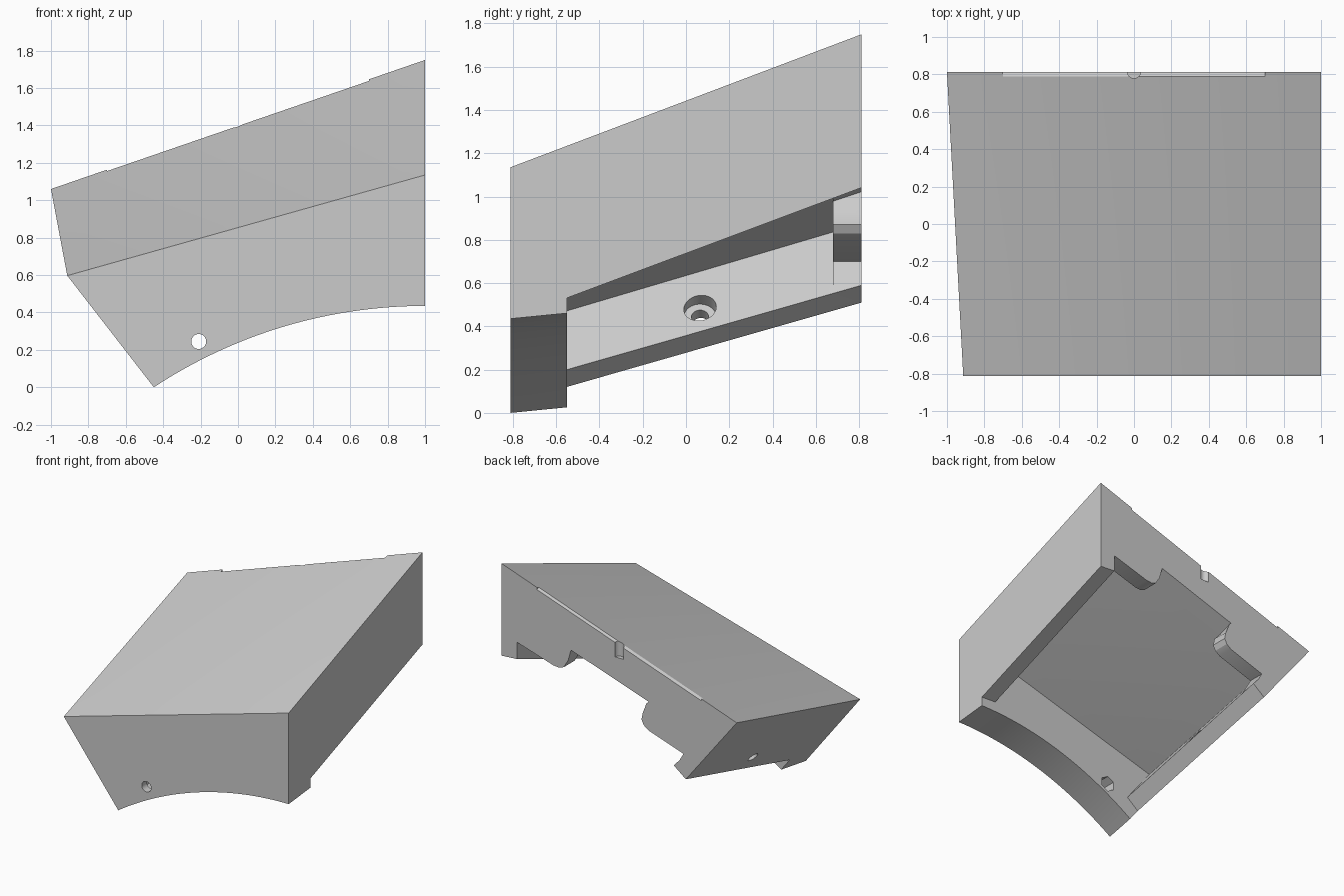
import bpy, bmesh, math
from mathutils import Vector

if "Cube" in bpy.data.objects:
    bpy.data.objects.remove(bpy.data.objects["Cube"])

Y = 0.812  # half depth


def make_object(name, bm):
    bmesh.ops.recalc_face_normals(bm, faces=bm.faces)
    me = bpy.data.meshes.new(name)
    bm.to_mesh(me)
    bm.free()
    ob = bpy.data.objects.new(name, me)
    bpy.context.collection.objects.link(ob)
    return ob


def loft(name, front, back, y0, y1, rings):
    """Loft between (x, z) profiles given at y=-Y and y=+Y, over the span y0..y1."""
    bm = bmesh.new()
    rows = []
    for i in range(rings + 1):
        y = y0 + (y1 - y0) * i / rings
        t = (y + Y) / (2 * Y)
        rows.append([bm.verts.new((a[0] + (b[0] - a[0]) * t, y, a[1] + (b[1] - a[1]) * t))
                     for a, b in zip(front, back)])
    n = len(front)
    for r, s in zip(rows, rows[1:]):
        for j in range(n):
            k = (j + 1) % n
            bm.faces.new((r[j], r[k], s[k], s[j]))
    bm.faces.new(rows[0])
    bm.faces.new(rows[-1])
    return make_object(name, bm)


def line(a, b, n):
    return [(a[0] + (b[0] - a[0]) * i / n, a[1] + (b[1] - a[1]) * i / n) for i in range(n + 1)]


def rod(name, start, end, r, sides=32):
    a, b = Vector(start), Vector(end)
    bm = bmesh.new()
    bmesh.ops.create_cone(bm, cap_ends=True, segments=sides, radius1=r, radius2=r, depth=(b - a).length)
    rot = (b - a).to_track_quat('Z', 'Y')
    for v in bm.verts:
        v.co = rot @ v.co + (a + b) / 2
    return make_object(name, bm)


def cut(target, cutter):
    cutter.hide_render = True
    m = target.modifiers.new("cut", 'BOOLEAN')
    m.operation = 'DIFFERENCE'
    m.solver = 'EXACT'
    m.object = cutter
    bpy.context.view_layer.objects.active = target
    bpy.ops.object.modifier_apply(modifier=m.name)
    bpy.data.objects.remove(cutter, do_unlink=True)


def arc(x0, z0, x1, z1, n=32):
    """Circular arc with a level tangent at its right end."""
    w, h = x1 - x0, z1 - z0
    R = (w * w + h * h) / (2 * h)
    a = math.asin(w / R)
    return [(x1 - R * math.sin(a * (1 - i / n)), z1 - R + R * math.cos(a * (1 - i / n)))
            for i in range(n + 1)]


# Outer block: twisted top, slanted left face, arched bottom
front = arc(-0.45, 0, 1, 0.435) + line((1, 1.135), (-0.913, 0.597), 16)
back = arc(-0.291, 0.16, 1, 0.595) + line((1, 1.75), (-1, 1.06), 16)
body = loft("hollow_block", front, back, -Y, Y, 16)

# Pocket under the roof, leaving thin left and right walls
left_f, left_b = [(-0.585, -0.035), (-0.385, 0.125)], [(-0.669, 0.43), (-0.465, 0.59)]
right_f = [(0.87, 0.44), (1.1, 0.428), (1.1, -1), (-0.585, -1)]
right_b = [(0.87, 1.05), (1.1, 1.035), (1.1, -1), (-0.669, -1)]
pocket_f = left_f + line((-0.592, 0.394), (0.87, 0.804), 10) + right_f
pocket_b = left_b + line((-0.70, 0.875), (0.87, 1.40), 10) + right_b
cut(body, loft("pocket_cutter", pocket_f, pocket_b, -0.55, 0.68, 12))

# Back wall outline: two corner lumps with a notch between them
lump_l = [(-0.547, 0.70), (-0.25, 0.80), (-0.21, 0.83), (-0.19, 0.87), (-0.20, 0.92)]
lump_r = [(0.45, 1.13), (0.47, 1.095), (0.51, 1.08), (0.56, 1.085), (0.87, 1.18)]
back_f = left_f + lump_l + [(-0.25, 0.487), (0.41, 0.672)] + lump_r + right_f
back_b = left_b + lump_l + [(-0.25, 1.022), (0.41, 1.242)] + lump_r + right_b
cut(body, loft("back_cutter", back_f, back_b, 0.66, 0.9, 1))

# Shallow flat half-disc recess in the top
disc = rod("disc_cutter", (0, 0.81, 0), (0, 0.81, 3), 0.70, 96)
for v in disc.data.vertices:
    if v.co.z < 1:
        v.co.z = 1.39 + 0.344 * v.co.x + 0.325 * (0.81 - v.co.y)
cut(body, disc)

# Small notch at the middle of the back top edge
cut(body, rod("notch_cutter", (0, 0.815, 1.29), (0, 0.815, 2), 0.036))

# Screw holes with hexagonal nut pockets in the front wall
for x, z in ((-0.21, 0.245), (1.0, 0.525)):
    cut(body, rod("hole_cutter", (x, -0.9, z), (x, -0.5, z), 0.04))
    cut(body, rod("nut_cutter", (x, -0.75, z), (x, -0.48, z), 0.062, 6))

# Holes through the back lumps and the right wall
for x, z in ((0.69, 1.255), (-0.47, 0.85)):
    cut(body, rod("hole_cutter", (x, 0.62, z), (x, 0.9, z), 0.037))
cut(body, rod("hole_cutter", (0.8, 0.065, 0.90), (1.1, 0.065, 0.90), 0.038))

# Counterbored hole square to the left wall
p, n = Vector((-0.521, 0.065, 0.48)), Vector((0.79, 0, 0.61))
cut(body, rod("hole_cutter", p - n * 0.3, p + n * 0.06, 0.04))
cut(body, rod("counterbore_cutter", p - n * 0.06, p + n * 0.06, 0.075))

bpy.ops.object.select_all(action='DESELECT')
body.select_set(True)
bpy.context.view_layer.objects.active = body
bpy.ops.object.shade_smooth_by_angle(angle=math.radians(25))
